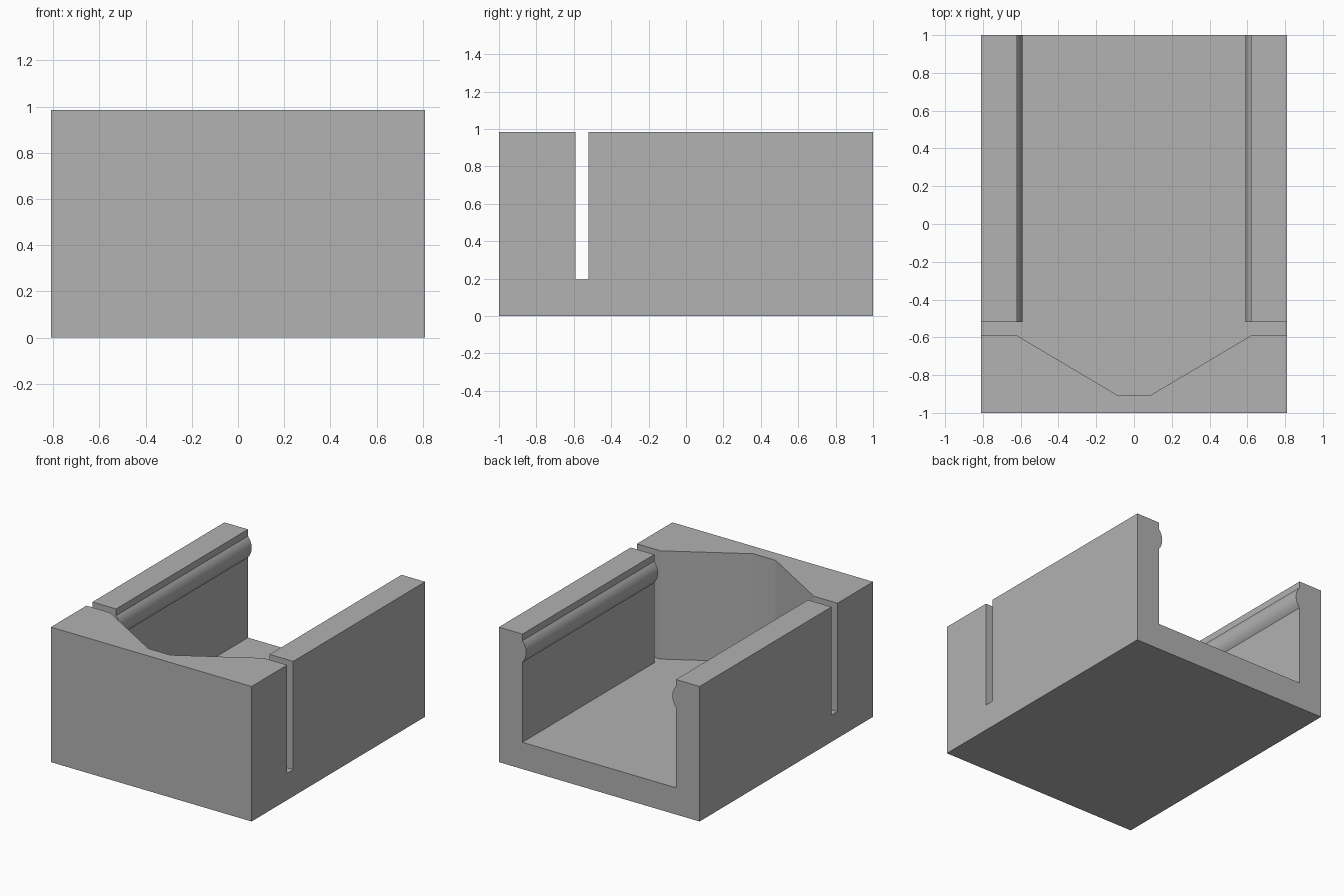
import bpy
import bmesh
from math import asin, sin, cos, radians
from mathutils import Vector

if "Cube" in bpy.data.objects:
    bpy.data.objects.remove(bpy.data.objects["Cube"])

HALF_W, HALF_L, HEIGHT = 0.81, 1.0, 0.985
FLOOR = 0.195
INNER = 0.62                       # inner face of the side walls
SLOT_FRONT, SLOT_BACK = -0.59, -0.52
RAIL_Z, RAIL_HALF, RAIL_OUT = 0.858, 0.078, 0.03

grey = bpy.data.materials.new("plain grey")
grey.use_nodes = True
colour = (0.445, 0.445, 0.445, 1)
grey.diffuse_color = colour
grey.node_tree.nodes["Principled BSDF"].inputs["Base Color"].default_value = colour


def prism(name, points, along):
    """Extrude a closed outline of 3D points along a vector."""
    bm = bmesh.new()
    face = bm.faces.new([bm.verts.new(p) for p in points])
    out = bmesh.ops.extrude_face_region(bm, geom=[face])
    moved = [g for g in out["geom"] if isinstance(g, bmesh.types.BMVert)]
    bmesh.ops.translate(bm, verts=moved, vec=Vector(along))
    bmesh.ops.recalc_face_normals(bm, faces=bm.faces)
    mesh = bpy.data.meshes.new(name)
    bm.to_mesh(mesh)
    bm.free()
    mesh.materials.append(grey)
    obj = bpy.data.objects.new(name, mesh)
    bpy.context.collection.objects.link(obj)
    return obj


def mirrored(half):
    """Complete a right-hand (x, v) outline with its mirror image."""
    return half + [(-x, v) for x, v in reversed(half)]


# Solid block
block = prism("channel_block",
              [(x, y, 0) for x, y in mirrored([(HALF_W, -HALF_L), (HALF_W, HALF_L)])],
              (0, 0, HEIGHT))

# Channel opening at the back, with a rounded rail along each wall
radius = (RAIL_HALF ** 2 + RAIL_OUT ** 2) / (2 * RAIL_OUT)
spread = asin(RAIL_HALF / radius)
centre = INNER - RAIL_OUT + radius
steps = 12
rail = []
for i in range(steps + 1):
    a = spread * (2 * i / steps - 1)
    rail.append((centre - radius * cos(a), RAIL_Z + radius * sin(a)))
section = [(INNER, FLOOR)] + rail + [(INNER, HEIGHT + 0.1)]
slot_mid = (SLOT_FRONT + SLOT_BACK) / 2
channel = prism("channel_cutter",
                [(x, slot_mid, z) for x, z in mirrored(section)],
                (0, HALF_L + 0.1 - slot_mid, 0))

# Cross slot through both walls, with the tapered pocket in the front wall
plan = [(0.09, -0.905), (INNER, SLOT_FRONT),
        (HALF_W + 0.1, SLOT_FRONT), (HALF_W + 0.1, SLOT_BACK)]
pocket = prism("slot_cutter",
               [(x, y, FLOOR) for x, y in mirrored(plan)],
               (0, 0, HEIGHT))

# Cut the openings and tidy up
bpy.ops.object.select_all(action='DESELECT')
bpy.context.view_layer.objects.active = block
block.select_set(True)
for cutter in (pocket, channel):
    cutter.hide_render = True
    mod = block.modifiers.new("cut", 'BOOLEAN')
    mod.operation = 'DIFFERENCE'
    mod.solver = 'EXACT'
    mod.object = cutter
    bpy.ops.object.modifier_apply(modifier=mod.name)
    bpy.data.objects.remove(cutter)

bpy.ops.object.shade_smooth_by_angle(angle=radians(25))
